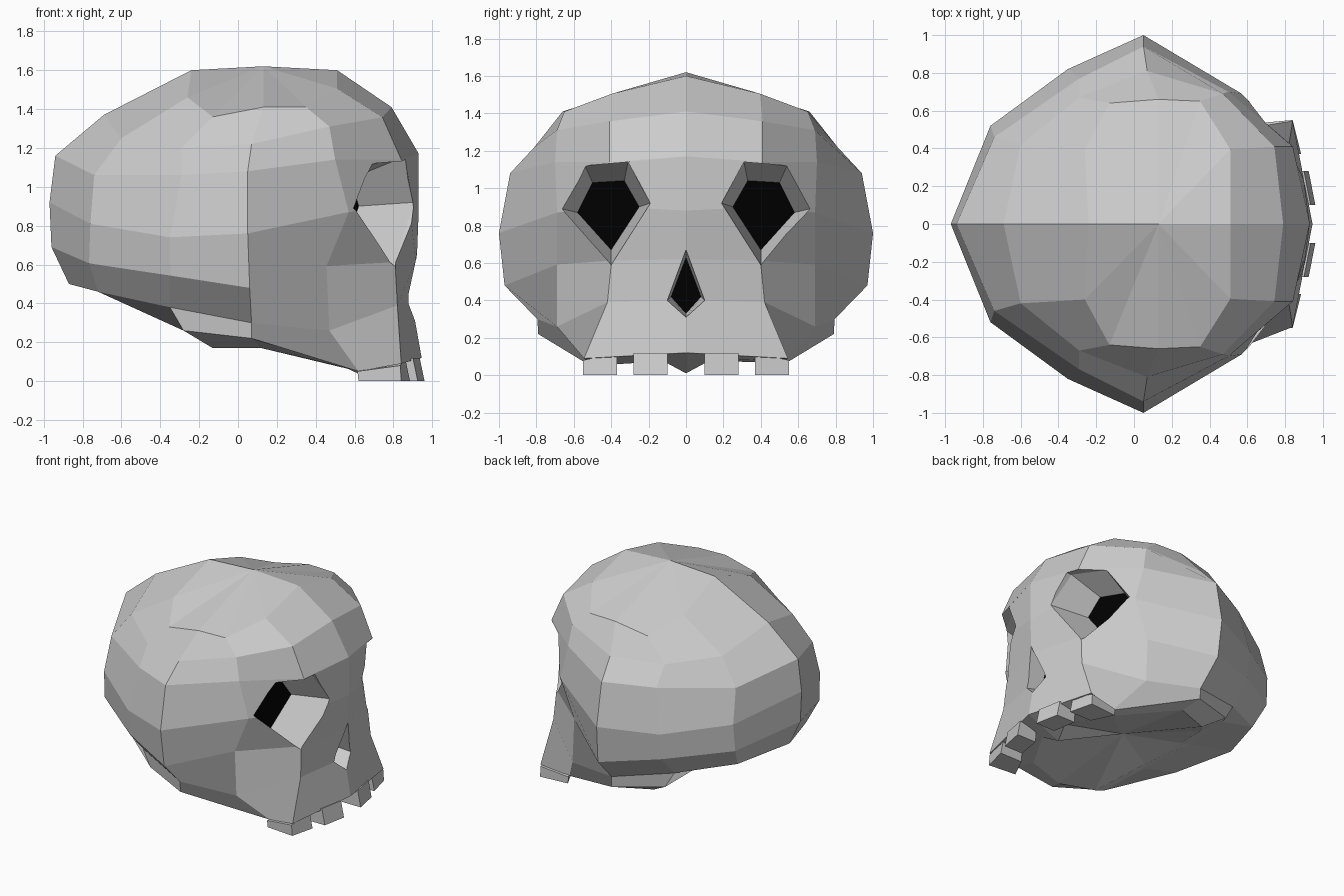
import bpy, bmesh

if "Cube" in bpy.data.objects:
    bpy.data.objects.remove(bpy.data.objects["Cube"])


def loft(name, rings, start=None, end=None):
    """Join closed rings of equal length with quads; close each end with a fan or a flat cap."""
    bm = bmesh.new()
    rows = [[bm.verts.new(p) for p in r] for r in rings]
    n = len(rows[0])
    for a, b in zip(rows, rows[1:]):
        for i in range(n):
            j = (i + 1) % n
            bm.faces.new((a[i], a[j], b[j], b[i]))
    for row, tip in ((rows[0], start), (rows[-1], end)):
        if tip:
            v = bm.verts.new(tip)
            for i in range(n):
                bm.faces.new((row[i], row[(i + 1) % n], v))
        else:
            bmesh.ops.triangulate(bm, faces=[bm.faces.new(row)])
    bmesh.ops.recalc_face_normals(bm, faces=bm.faces)
    me = bpy.data.meshes.new(name)
    bm.to_mesh(me)
    bm.free()
    ob = bpy.data.objects.new(name, me)
    bpy.context.collection.objects.link(ob)
    return ob


def full(half):
    """Mirror a half ring (back centre to front centre) across y = 0."""
    return half + [(x, -y, z) for x, y, z in half[-2:0:-1]]


# Column layout of a ring: x reach, y fraction, z blend towards the side
ROUND = [(-1, 0, 0), (-.81, .52, .4), (-.4, .82, .7), (0, 1, 1), (.46, .71, .2), (.87, .41, .05), (1, 0, 0)]
BOXY = [(-1, 0, 0), (-1, .6, .5), (-.62, .97, .95), (0, 1, 1), (.73, .98, .95), (1, .6, .5), (1, 0, 0)]


def ring(xb, xm, xf, w, zb, zs, zf, t=0.0, moved={}):
    """Ring from its back, side and front points; 'moved' re-places single columns."""
    pts = []
    for a, b in zip(ROUND, BOXY):
        fx, fy, fz = (p + (q - p) * t for p, q in zip(a, b))
        x = xm + (fx * (xf - xm) if fx > 0 else -fx * (xb - xm))
        z_end = zb if fx < 0 else zf
        pts.append((x, fy * w, z_end + (zs - z_end) * fz))
    for i, p in moved.items():
        pts[i] = p
    return full(pts)


# Skull: underside, jaw edge, cheek line, then cranium rings
underside = full([(-.42, 0, .4), (-.35, .3, .34), (-.13, .57, .17), (.12, .66, .17),
                  (.55, .42, .07), (.72, .12, .075), (.68, 0, .01)])
jaw_edge = full([(-.5, 0, .42), (-.44, .42, .39), (-.28, .65, .26), (.07, .79, .22),
                 (.62, .51, .05), (.84, .545, .09), (.945, 0, .12)])
cheek = full([(-.87, 0, .5), (-.72, .41, .46), (-.35, .64, .38), (.07, .795, .3),
              (.47, .69, .26), (.82, .42, .39), (.895, 0, .4)])
skull = loft("skull", [
    underside, jaw_edge, cheek,
    ring(-.96, .06, .92, .97, .69, .48, .62),
    ring(-.97, .05, .93, 1.0, .92, .76, .88, 0,
         {1: (-.76, .52, .81), 2: (-.35, .82, .74), 4: (.57, .69, .87), 5: (.88, .38, .9)}),
    ring(-.94, .05, .93, .94, 1.16, 1.08, 1.17, .1,
         {1: (-.74, .46, 1.06), 2: (-.29, .77, 1.06), 4: (.5, .70, 1.14), 5: (.84, .41, 1.14)}),
    ring(-.69, .07, .79, .81, 1.37, 1.22, 1.41, .5,
         {1: (-.6, .42, 1.25), 2: (-.29, .67, 1.2), 4: (.47, .69, 1.31)}),
    ring(-.24, .13, .51, .66, 1.6, 1.41, 1.6, 1,
         {1: (-.26, .4, 1.46), 2: (-.13, .64, 1.36), 4: (.35, .65, 1.41)}),
], start=(.1, 0, .28), end=(.13, 0, 1.62))

black = bpy.data.materials.new("dark_hollow")
black.diffuse_color = (0, 0, 0, 1)
black.use_nodes = True
black.node_tree.nodes["Principled BSDF"].inputs["Base Color"].default_value = black.diffuse_color


def hollow(name, rim, floor, x0, slope):
    """Cut a tapered socket into the skull and lay a flat black floor in it."""
    back = [(x0 - slope * abs(y), y, z) for y, z in floor]
    cutter = loft(name + "_cutter", [back, rim, [(x + .5, y, z) for x, y, z in rim]])
    mod = skull.modifiers.new(name, 'BOOLEAN')
    mod.operation, mod.solver, mod.object = 'DIFFERENCE', 'EXACT', cutter
    bpy.context.view_layer.objects.active = skull
    bpy.ops.object.modifier_apply(modifier=name)
    bpy.data.objects.remove(cutter)
    me = bpy.data.meshes.new(name + "_floor")
    me.from_pydata([(x + .006, y, z) for x, y, z in back], [], [range(len(back))])
    me.materials.append(black)
    bpy.context.collection.objects.link(bpy.data.objects.new(name + "_floor", me))


# Eye sockets
eye_rim = [(.6, .665, .89), (.70, .54, 1.12), (.82, .31, 1.14), (.905, .19, .92), (.80, .4, .59)]
eye_floor = [(.58, .87), (.5, 1.03), (.33, 1.04), (.25, .9), (.4, .67)]
for side, s in (("left", 1), ("right", -1)):
    # reversed on one side so the floor always faces forward
    rim = [(x, y * s, z) for x, y, z in eye_rim][::-s]
    hollow("eye_socket_" + side, rim, [(y * s, z) for y, z in eye_floor][::-s], .74, .5)

# Nose opening
hollow("nose_opening", [(.915, 0, .67), (.87, -.1, .4), (.89, 0, .31), (.87, .1, .4)],
       [(0, .63), (-.08, .42), (0, .33), (.08, .42)], .76, 0)

# Teeth: two blocks on each side of the jaw
TEETH = {"outer": [(.62, .53), (.84, .55), (.885, .37), (.7, .37)],
         "inner": [(.925, .28), (.96, .1), (.8, .1), (.77, .28)]}
for side, s in (("left", 1), ("right", -1)):
    for kind, plan in TEETH.items():
        bottom = [(x, y * s, 0) for x, y in plan]
        top = [(x - (.025 if x > .85 else .005), y * s, .12 if x > .85 else .08) for x, y in plan]
        top[0] = (top[0][0], top[0][1], .05) if kind == "outer" else top[0]
        loft(f"tooth_{kind}_{side}", [bottom, top])
